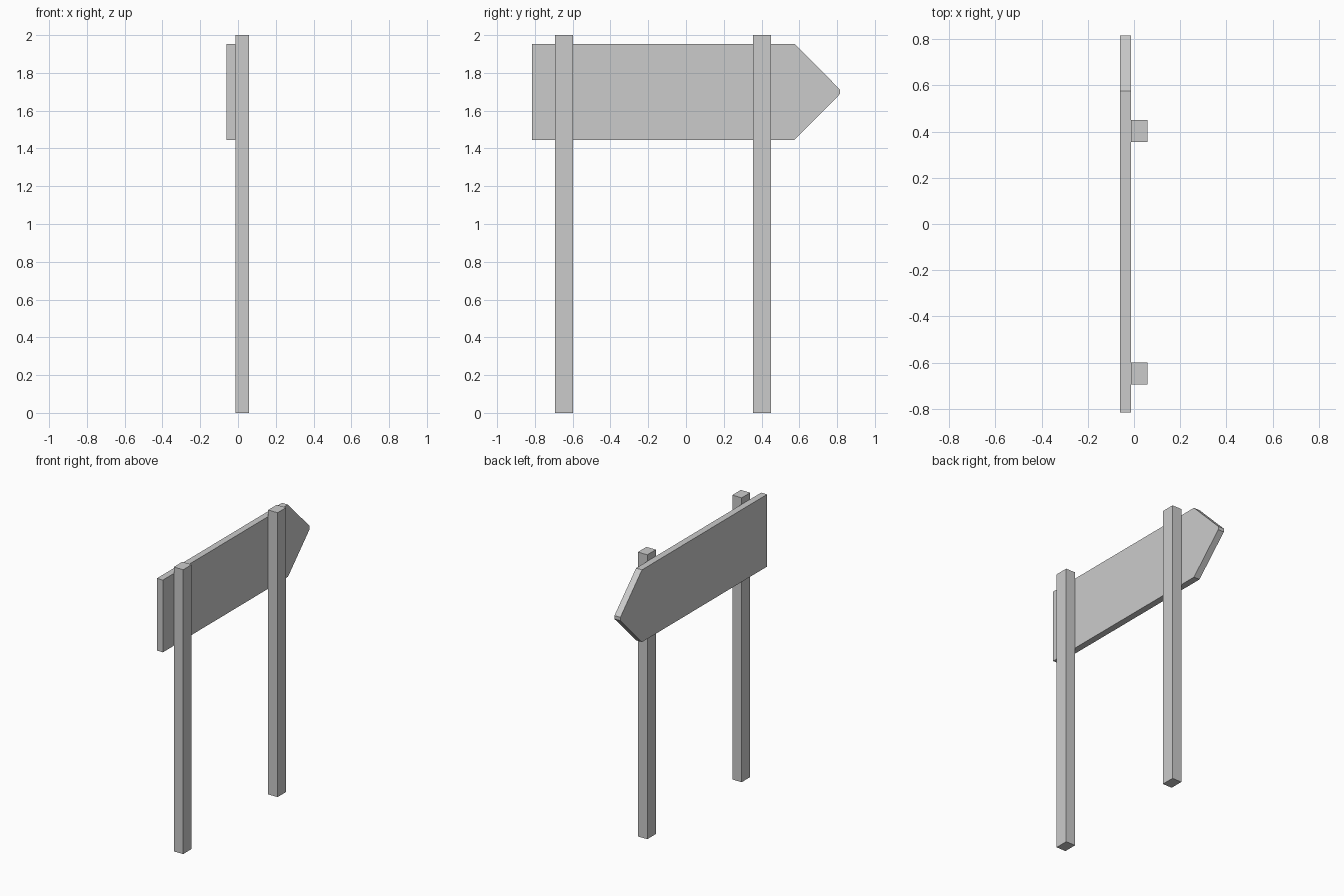
import bpy
import bmesh

if "Cube" in bpy.data.objects:
    bpy.data.objects.remove(bpy.data.objects["Cube"])


def prism(name, outline, x0, x1):
    """Extrude a (y, z) outline along x from x0 to x1."""
    bm = bmesh.new()
    face = bm.faces.new([bm.verts.new((x0, y, z)) for y, z in outline])
    ext = bmesh.ops.extrude_face_region(bm, geom=[face])
    moved = [v for v in ext["geom"] if isinstance(v, bmesh.types.BMVert)]
    bmesh.ops.translate(bm, verts=moved, vec=(x1 - x0, 0, 0))
    bmesh.ops.recalc_face_normals(bm, faces=bm.faces)
    mesh = bpy.data.meshes.new(name)
    bm.to_mesh(mesh)
    bm.free()
    obj = bpy.data.objects.new(name, mesh)
    bpy.context.collection.objects.link(obj)
    return obj


# Arrow-shaped board with a slightly blunted tip
BACK, SHOULDER, TIP = -0.815, 0.575, 0.815
BOTTOM, MID, TOP = 1.446, 1.70, 1.954
prism("arrow_board",
      [(BACK, BOTTOM), (SHOULDER, BOTTOM), (TIP, MID - 0.012),
       (TIP, MID + 0.012), (SHOULDER, TOP), (BACK, TOP)],
      -0.06, -0.014)

# Two square-cut posts standing against the board
for name, y in (("rear_post", 0.403), ("front_post", -0.646)):
    w = 0.0475
    prism(name, [(y - w, 0), (y + w, 0), (y + w, 2), (y - w, 2)], -0.014, 0.059)
